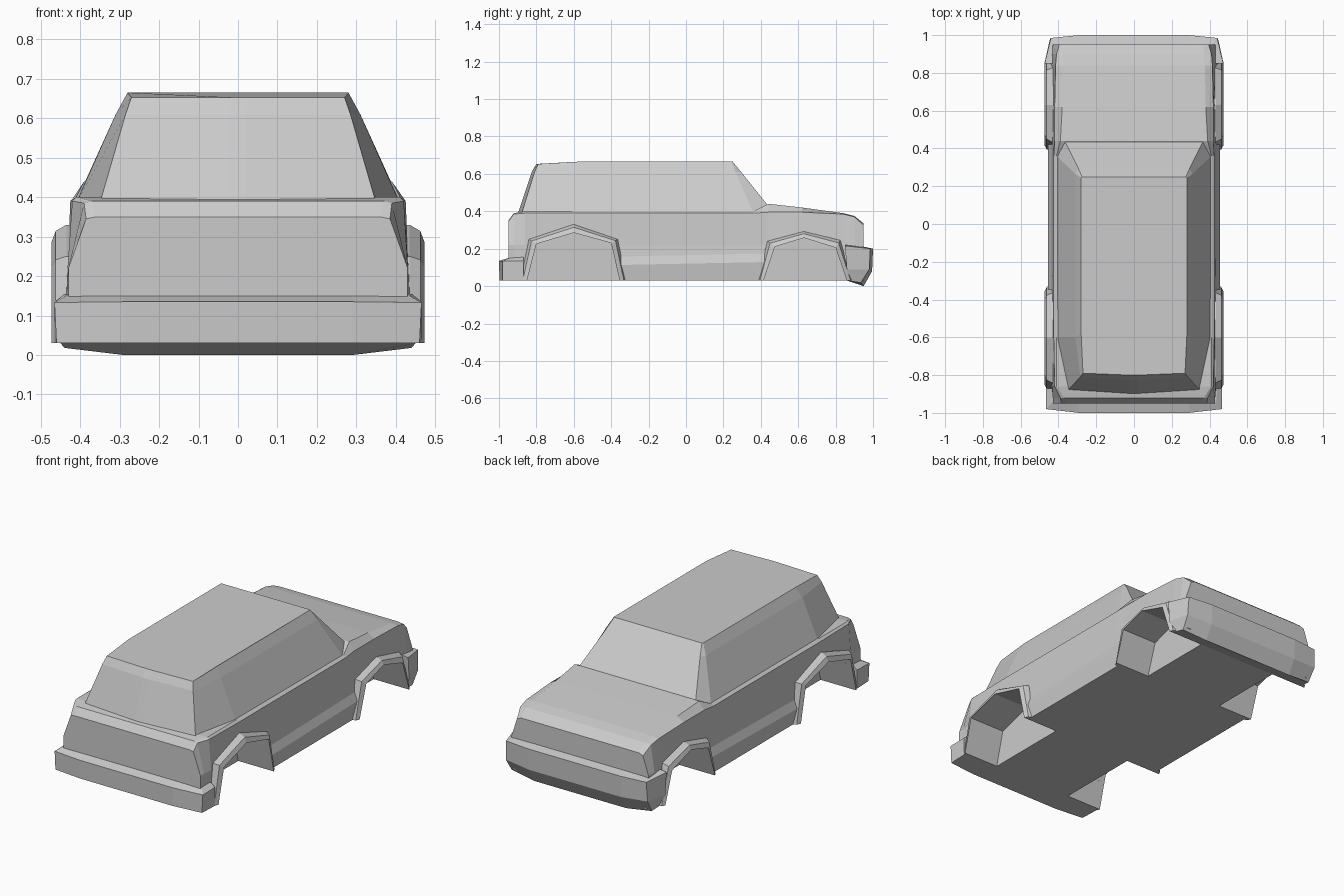
import bpy
import bmesh

if "Cube" in bpy.data.objects:
    bpy.data.objects.remove(bpy.data.objects["Cube"])

paint = bpy.data.materials.new("plain_grey")
paint.use_nodes = True
GREY = (0.6, 0.6, 0.6, 1)
paint.diffuse_color = GREY
paint.node_tree.nodes["Principled BSDF"].inputs["Base Color"].default_value = GREY


def loft(bm, rings):
    """Skin a list of equal closed rings and cap both ends."""
    loops = [[bm.verts.new(p) for p in ring] for ring in rings]
    n = len(loops[0])
    for a, b in zip(loops, loops[1:]):
        for i in range(n):
            j = (i + 1) % n
            bm.faces.new((a[i], a[j], b[j], b[i]))
    bm.faces.new(loops[0][::-1])
    bm.faces.new(loops[-1])


def make(name, *solids):
    bm = bmesh.new()
    for rings in solids:
        loft(bm, rings)
    bmesh.ops.recalc_face_normals(bm, faces=bm.faces)
    mesh = bpy.data.meshes.new(name)
    bm.to_mesh(mesh)
    bm.free()
    mesh.materials.append(paint)
    obj = bpy.data.objects.new(name, mesh)
    bpy.context.collection.objects.link(obj)
    return obj


def both(half):
    """Complete a ring from its left half."""
    return half + [(-x, y, z) for x, y, z in reversed(half)]


def flip(rings):
    return [[(-x, y, z) for x, y, z in r] for r in rings]


# Lower body: y, sill x, belt x, belt z, top x, top z
stations = [
    (-.95, .43, .385, .345, .36, .35), (-.92, .43, .39, .385, .37, .39),
    (-.86, .435, .42, .39, .41, .40), (-.60, .455, .425, .39, .41, .40),
    (.36, .455, .425, .39, .41, .40), (.44, .455, .42, .395, .39, .44),
    (.62, .455, .42, .395, .38, .42), (.84, .45, .415, .385, .375, .39),
    (.90, .44, .41, .37, .37, .375), (.95, .43, .395, .325, .37, .335),
]
body_rings = []
for y, sill, belt, belt_z, top, top_z in stations:
    ledge = .12 + .02 * y
    body_rings.append(both([
        (sill - .01, y, .03), (sill, y, ledge), (min(sill, .437), y, ledge + .045),
        (min(sill, .432), y, .22), (belt, y, belt_z), (top, y, top_z)]))
body = make("lower_body", body_rings)

# Wheel arches as (y, z) outlines: opening and outer edge of the flare
rear_in = [(-.85, .03), (-.80, .225), (-.60, .285), (-.40, .23), (-.355, .03)]
rear_out = [(-.885, .03), (-.84, .25), (-.60, .33), (-.365, .25), (-.32, .03)]
front_in = [(.415, .03), (.475, .21), (.63, .258), (.80, .205), (.86, .03)]
front_out = [(.385, .03), (.435, .24), (.63, .292), (.825, .245), (.89, .03)]


def well(outline):
    pts = [(outline[0][0], -.1)] + outline + [(outline[-1][0], -.1)]
    return [[(x, y, z) for y, z in pts] for x in (.25, .6)]


def flare(inner, outer):
    rings = []
    for (yi, zi), (yo, zo) in zip(inner, outer):
        ym, zm = yo + (yi - yo) * .35, zo + (zi - zo) * .35
        rings.append([(.40, yo, zo), (.435, yo, zo), (.462, ym, zm),
                      (.473, yi, zi), (.40, yi, zi)])
    return rings


wells = [well(rear_in), well(front_in)]
cutter = make("wheel_well_cutter", *wells, *[flip(w) for w in wells])
cutter.hide_render = True
cut = body.modifiers.new("wheel_wells", 'BOOLEAN')
cut.operation = 'DIFFERENCE'
cut.solver = 'EXACT'
cut.object = cutter
bpy.context.view_layer.objects.active = body
bpy.ops.object.modifier_apply(modifier=cut.name)
bpy.data.objects.remove(cutter)

# Flares over each wheel
for name, inner, outer in (("rear", rear_in, rear_out), ("front", front_in, front_out)):
    rings = flare(inner, outer)
    make(name + "_left_flare", rings)
    make(name + "_right_flare", flip(rings))

# Cabin: base, shoulder and roof rings
make("cabin", [
    both([(.02, -.90, .385), (.35, -.88, .385), (.41, -.60, .385), (.41, .36, .39),
          (.365, .435, .435)]),
    both([(.02, -.825, .61), (.285, -.81, .61), (.31, -.60, .61), (.31, .265, .61),
          (.295, .295, .61)]),
    both([(.02, -.80, .653), (.27, -.79, .653), (.28, -.58, .665), (.28, .245, .665),
          (.275, .25, .665)]),
])

# Bumpers: stacked plan outlines
make("rear_bumper", [
    both([(.465, -.87, .03), (.46, -.98, .03), (.29, -.997, .03)]),
    both([(.465, -.87, .135), (.465, -.98, .133), (.29, -1.0, .135)]),
    both([(.44, -.87, .155), (.435, -.945, .15), (.29, -.95, .15)]),
])
make("front_bumper", [
    both([(.45, .86, .03), (.44, .935, .018), (.29, .95, 0)]),
    both([(.472, .86, .09), (.445, .98, .09), (.29, .995, .08)]),
    both([(.473, .85, .215), (.44, .985, .20), (.29, 1.0, .20)]),
    both([(.42, .85, .222), (.41, .94, .212), (.29, .945, .212)]),
])
